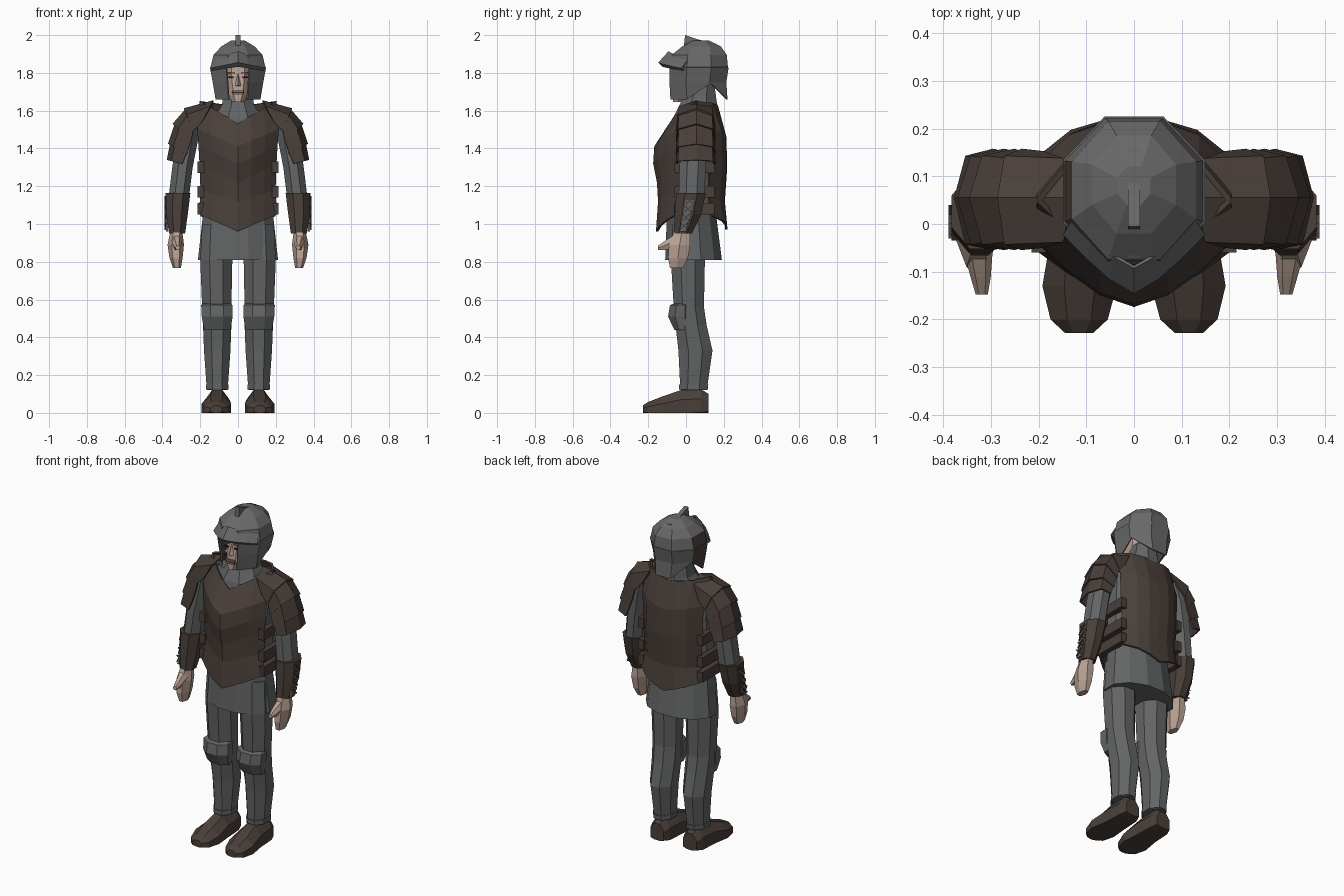
import bpy, bmesh, math
from mathutils import Vector

cube = bpy.data.objects.get("Cube")
if cube:
    bpy.data.objects.remove(cube)


def material(name, *rgb):
    m = bpy.data.materials.new(name)
    m.use_nodes = True
    m.diffuse_color = (*rgb, 1)
    m.node_tree.nodes["Principled BSDF"].inputs["Base Color"].default_value = (*rgb, 1)
    return m


MAIL = material("grey mail", .125, .128, .13)
STEEL = material("grey steel", .14, .14, .14)
LEATHER = material("brown leather", .068, .05, .042)
SKIN = material("skin", .5, .37, .3)
LIP = material("lip tan", .25, .15, .12)
DARK = material("dark brown", .03, .02, .018)


def finish(name, bm, mat, mirror=False, thick=0):
    bmesh.ops.recalc_face_normals(bm, faces=bm.faces)
    mesh = bpy.data.meshes.new(name)
    bm.to_mesh(mesh)
    bm.free()
    mesh.materials.append(mat)
    ob = bpy.data.objects.new(name, mesh)
    bpy.context.collection.objects.link(ob)
    if thick:
        mod = ob.modifiers.new("Thickness", "SOLIDIFY")
        mod.thickness, mod.offset = thick, 0
    if mirror:
        ob.modifiers.new("Mirror", "MIRROR")
    return ob


def skin_rows(bm, rows, closed):
    """Join rows of points with quads."""
    rows = [[bm.verts.new(p) for p in row] for row in rows]
    count = len(rows[0])
    for a, b in zip(rows, rows[1:]):
        for i in range(count if closed else count - 1):
            j = (i + 1) % count
            bm.faces.new((a[i], a[j], b[j], b[i]))
    return rows


def ring(level, u0, u1, v0, v1, n=8, axis="z"):
    """Polygon fitted in a box; its first corner is just right of the front flat."""
    pts = []
    for i in range(n):
        a = math.tau * (i + .5) / n - math.pi / 2
        s = 1 / math.cos(math.pi / n)
        u = (u0 + u1) / 2 + (u1 - u0) / 2 * math.cos(a) * s
        v = (v0 + v1) / 2 + (v1 - v0) / 2 * math.sin(a) * s
        pts.append(Vector((u, v, level)) if axis == "z" else Vector((u, level, max(v, 0))))
    return pts


def loft(name, mat, sections, mirror=False, n=8, axis="z"):
    bm = bmesh.new()
    rows = skin_rows(bm, [ring(*s, n=n, axis=axis) for s in sections], True)
    bm.faces.new(rows[0])
    bm.faces.new(rows[-1])
    return finish(name, bm, mat, mirror)


def centred(*sections):
    return [(z, -w, w, y0, y1) for z, w, y0, y1 in sections]


def plate(name, mat, rows, power, thick):
    """Curved shell; each row is centre z, side z, half width, centre y, side y."""
    bm = bmesh.new()
    steps = [i / 3 for i in range(-3, 4)]
    skin_rows(bm, [[(w * t, yc + (ys - yc) * abs(t) ** power, zc + (zs - zc) * abs(t))
                    for t in steps] for zc, zs, w, yc, ys in rows], False)
    return finish(name, bm, mat, thick=thick)


def prism(name, mat, outline, width, mirror=False, x=0):
    """Outline in y and z, extruded along x."""
    bm = bmesh.new()
    ends = [[bm.verts.new((x + d, y, z)) for y, z in outline] for d in (-width / 2, width / 2)]
    for end in ends:
        bm.faces.new(end)
    for i in range(len(outline)):
        bm.faces.new((ends[0][i - 1], ends[0][i], ends[1][i], ends[1][i - 1]))
    return finish(name, bm, mat, mirror)


def box(name, mat, x0, x1, y0, y1, z0, z1, mirror=False):
    return prism(name, mat, [(y0, z0), (y1, z0), (y1, z1), (y0, z1)], x1 - x0, mirror, (x0 + x1) / 2)


# legs and feet
loft("legs", MAIL, [(.12, .055, .165, -.03, .11), (.33, .04, .18, -.04, .14),
                    (.46, .035, .185, -.055, .11), (.56, .035, .19, -.065, .095),
                    (.81, .03, .2, -.08, .1), (1, .03, .19, -.07, .1)], True)
loft("knee_guards", MAIL, [(.44, .04, .18, -.062, .02), (.51, .028, .192, -.095, .03),
                           (.57, .03, .195, -.085, .03), (.58, .04, .185, -.06, .03)], True)
loft("ankle_bands", MAIL, [(.125, .05, .17, -.038, .116), (.15, .05, .17, -.038, .118)], True)
loft("shoes", LEATHER, [(.12, .065, .155, -.03, .1), (.08, .05, .17, -.05, .125),
                        (-.03, .045, .175, -.05, .12), (-.13, .036, .192, -.04, .085),
                        (-.2, .055, .175, -.03, .058), (-.228, .085, .145, -.01, .04)], True, axis="y")

# mail tunic and collar
loft("tunic", MAIL, centred((.81, .212, -.11, .19), (1.08, .182, -.1, .155), (1.3, .185, -.11, .17),
                            (1.5, .19, -.05, .16), (1.6, .16, -.01, .15)), n=12)
loft("collar", MAIL, centred((1.5, .13, -.08, .17), (1.57, .12, -.065, .17),
                             (1.63, .085, -.035, .165), (1.74, .07, .02, .15)))

# leather cuirass with side straps
plate("breastplate", LEATHER, [(1.53, 1.65, .2, -.08, .05), (1.41, 1.5, .212, -.162, -.02),
                               (1.32, 1.41, .205, -.168, -.03), (1.22, 1.32, .2, -.148, -.03),
                               (1.12, 1.18, .195, -.142, -.03), (.96, 1.05, .203, -.153, -.05)], 1.6, .012)
plate("backplate", LEATHER, [(1.62, 1.65, .2, .165, .05), (1.46, 1.5, .2, .208, .12),
                             (1.3, 1.31, .195, .212, .12), (1.12, 1.13, .185, .2, .12),
                             (.97, 1.04, .195, .214, .14)], 3, .012)
for i, z in enumerate((1.3, 1.17, 1.08)):
    box(f"side_straps_{i}", LEATHER, .18, .215, -.06, .15, z - .03, z + .03, True)

# layered shoulder guards: each edge is outer x, z then inner x, z
edges = [(.13, 1.65, .19, 1.54), (.275, 1.605, .235, 1.5), (.332, 1.525, .25, 1.44),
         (.356, 1.42, .272, 1.375), (.362, 1.335, .295, 1.325)]
arch = [(-.045, 0), (-.035, .72), (.055, 1), (.135, .72), (.148, 0)]
for i, (a, b) in enumerate(zip(edges, edges[1:])):
    bm = bmesh.new()
    rows = []
    for (xo, zo, xi, zi), flare in ((a, 0), (b, .01)):
        rows.append([(xi + (xo - xi) * k + flare * k, y + flare * (y - .05) * 5,
                      zi + (zo - zi) * k + flare * (k - .7)) for y, k in arch])
    skin_rows(bm, rows, False)
    finish(f"shoulder_guard_{i}", bm, LEATHER, True, .01)

# arms, laced bracers and hands
loft("sleeves", MAIL, [(1.59, .17, .27, .01, .11), (1.48, .205, .32, -.02, .115),
                       (1.3, .24, .348, -.035, .105), (1.12, .262, .37, -.04, .095)], True)
loft("bracers", LEATHER, [(1.165, .252, .383, -.052, .105), (1.05, .266, .38, -.06, .08),
                          (.95, .28, .365, -.066, .03)], True)
prism("lacing_panels", MAIL, [(-.035, .96), (0, .96), (.05, 1.16), (.005, 1.16)], .012, True, .376)
for i in range(4):
    z, y = .99 + i * .045, -.01 + i * .01
    for k in (-1, 1):
        prism(f"lace_{i}_{'down' if k < 0 else 'up'}", LEATHER,
              [(y - .02, z - k * .018 - .004), (y + .02, z + k * .018 - .004),
               (y + .02, z + k * .018 + .004), (y - .02, z - k * .018 + .004)], .01, True, .384)
loft("hands", SKIN, [(.97, .3, .352, -.06, .02), (.89, .292, .367, -.09, .022),
                     (.82, .298, .358, -.095, .01), (.768, .305, .342, -.085, -.015)], True, 6)
loft("thumbs", SKIN, [(-.05, .3, .355, .88, .95), (-.11, .303, .34, .862, .912),
                      (-.148, .308, .33, .862, .885)], True, 6, "y")

# head and face
loft("head", SKIN, centred((1.645, .03, -.07, .02), (1.68, .055, -.07, .08),
                           (1.76, .078, -.06, .14), (1.85, .085, -.055, .15)))
bm = bmesh.new()
tip, top = bm.verts.new((0, -.088, 1.735)), bm.verts.new((0, -.058, 1.8))
sides = [bm.verts.new((x, -.058, 1.728)) for x in (-.02, .02)]
for tri in ((tip, top, sides[0]), (tip, sides[1], top), (tip, sides[0], sides[1])):
    bm.faces.new(tri)
finish("nose", bm, SKIN)
box("eyes", DARK, .02, .05, -.066, -.058, 1.772, 1.78, True)
box("eyebrows", LIP, .015, .058, -.066, -.056, 1.795, 1.803, True)
box("upper_lip", LIP, -.03, .03, -.077, -.068, 1.698, 1.708)
box("mouth_line", DARK, -.033, .033, -.075, -.068, 1.693, 1.698)
box("lower_lip", LIP, -.026, .026, -.077, -.068, 1.682, 1.693)

# helmet dome, open-faced guard, visor and crest
def brown_side(ob):
    """The right side panel of the helmet is leather."""
    ob.data.materials.append(LEATHER)
    for f in ob.data.polygons:
        if f.center.x < -.11 and abs(f.normal.y) < .3 and f.center.z < 1.87:
            f.material_index = 1


brim = centred((1.83, .145, -.085, .222))
dome = loft("helmet_dome", STEEL, brim + centred((1.895, .13, -.075, .216), (1.94, .088, -.02, .185),
                                                 (1.972, .035, .04, .12)))
brown_side(dome)
rows = [ring(*s) for s in brim + centred((1.75, .13, -.085, .21), (1.66, .115, -.08, .216))]
for p in rows[-1]:
    if .1 < p.y < .18:
        p.z = 1.745
        p.x *= 1.08
bm = bmesh.new()
skin_rows(bm, rows, False)
bm.normal_update()
# the ring starts beside the front flat, so the open strip leaves the face clear
guard = finish("helmet_guard", bm, STEEL, thick=.008)
brown_side(guard)
plate("visor", STEEL, [(1.912, 1.87, .128, -.09, .01), (1.855, 1.825, .146, -.142, -.02),
                       (1.835, 1.815, .142, -.12, -.01)], 1.3, .008)
prism("crest", STEEL, [(-.07, 1.9), (-.012, 1.935), (-.005, 2), (.06, 1.978),
                       (.16, 1.955), (.16, 1.9)], .026)
